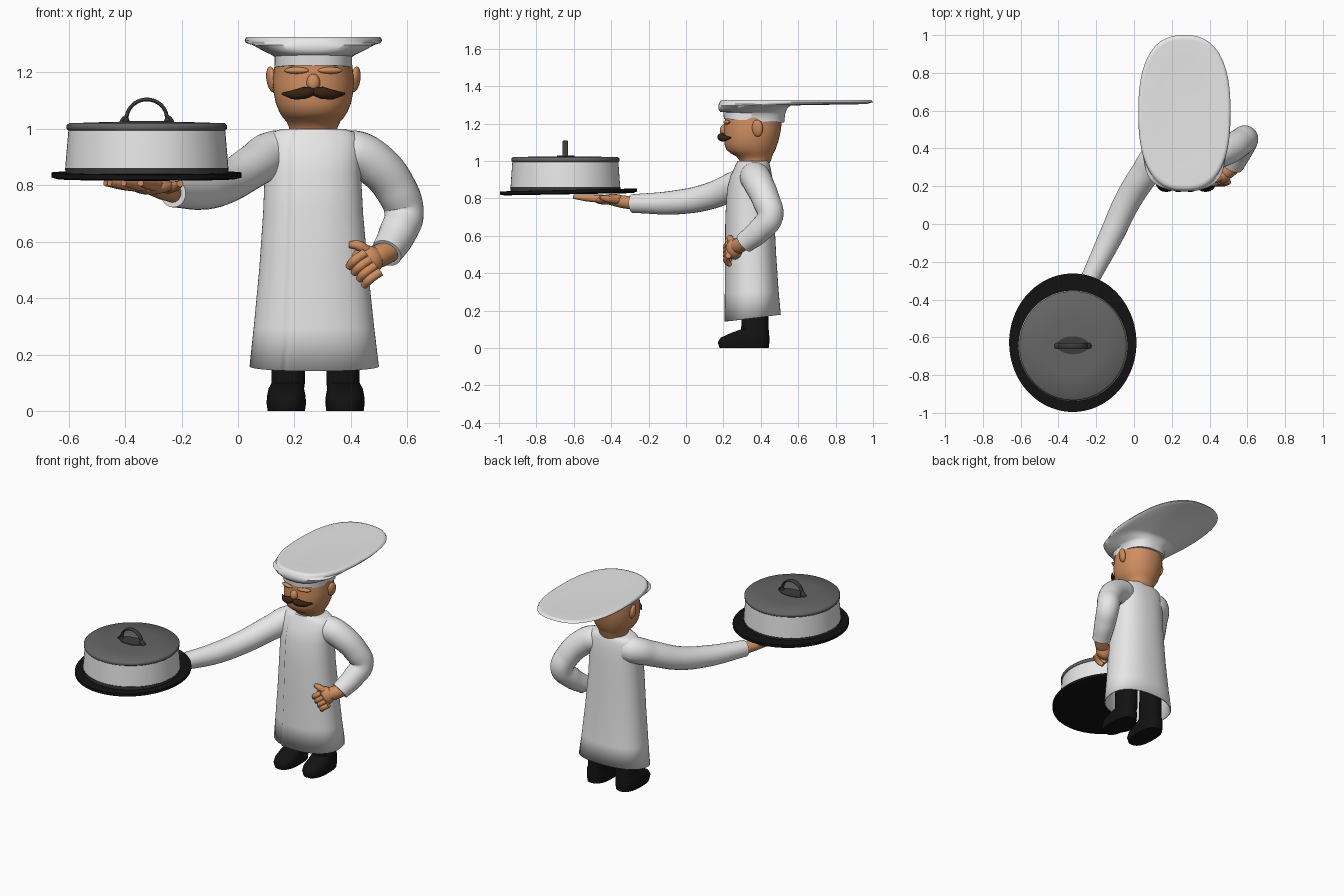
import bpy, bmesh, math
from mathutils import Vector


def material(name, r, g, b):
    m = bpy.data.materials.new(name)
    m.diffuse_color = (r, g, b, 1)
    return m


WHITE = material("white cloth", .8, .8, .8)
SKIN = material("skin", .62, .27, .115)
BLACK = material("black", .006, .006, .006)
BROWN = material("dark brown hair", .04, .017, .006)
GREY = material("lid grey", .13, .13, .13)
DARK = material("handle grey", .045, .045, .045)


def finish(ob, mat, angle=50):
    ob.data.materials.clear()
    ob.data.materials.append(mat)
    bpy.ops.object.select_all(action='DESELECT')
    ob.select_set(True)
    bpy.context.view_layer.objects.active = ob
    bpy.ops.object.shade_smooth_by_angle(angle=math.radians(angle))
    return ob


def loft(name, rings, mat, n=2.0, seg=64, bottom=True, push=None, angle=50):
    """Stack of superellipse rings: (z, centre x, half width, front y, back y, tilt)."""
    bm = bmesh.new()
    loops = []
    for ring in rings:
        z, cx, rx, y0, y1 = ring[:5]
        tilt = ring[5] if len(ring) > 5 else 0
        loop = []
        for i in range(seg):
            a = 2 * math.pi * i / seg
            c, s = math.cos(a), math.sin(a)
            u = math.copysign(abs(c) ** (2 / n), c)
            v = math.copysign(abs(s) ** (2 / n), s)
            y = (y0 + y1) / 2 + v * (y1 - y0) / 2
            if push:
                y -= push(c, s)
            loop.append(bm.verts.new((cx + rx * u, y, z + tilt * v)))
        loops.append(loop)
    for a, b in zip(loops, loops[1:]):
        for i in range(seg):
            j = (i + 1) % seg
            bm.faces.new((a[i], a[j], b[j], b[i]))
    bm.faces.new(loops[-1])
    if bottom:
        bm.faces.new(loops[0][::-1])
    me = bpy.data.meshes.new(name)
    bm.to_mesh(me)
    bm.free()
    ob = bpy.data.objects.new(name, me)
    bpy.context.collection.objects.link(ob)
    return finish(ob, mat, angle)


def tube(name, pts, mat, res=6):
    """Smooth tapered tube through (x, y, z, radius) points."""
    cu = bpy.data.curves.new(name, 'CURVE')
    cu.dimensions = '3D'
    cu.bevel_depth = 1
    cu.bevel_resolution = res
    cu.resolution_u = 10
    cu.use_fill_caps = True
    sp = cu.splines.new('BEZIER')
    sp.bezier_points.add(len(pts) - 1)
    for bp, p in zip(sp.bezier_points, pts):
        bp.co = p[:3]
        bp.radius = p[3]
        bp.handle_left_type = bp.handle_right_type = 'AUTO'
    ob = bpy.data.objects.new(name, cu)
    bpy.context.collection.objects.link(ob)
    bpy.ops.object.select_all(action='DESELECT')
    ob.select_set(True)
    bpy.context.view_layer.objects.active = ob
    bpy.ops.object.convert(target='MESH')
    return finish(bpy.context.object, mat)


def ball(name, loc, size, mat, rot=(0, 0, 0)):
    bpy.ops.mesh.primitive_uv_sphere_add(segments=32, ring_count=16, radius=1, location=loc, rotation=rot)
    ob = bpy.context.object
    ob.name = name
    ob.scale = size
    return finish(ob, mat)


# Legs with shoes, mirrored about the body centre
for side, name in ((-1, "right_leg"), (1, "left_leg")):
    sx, lx = .275 + side * .104, .275 + side * .097
    loft(name, [(0, sx, .066, .18, .442), (.03, sx, .07, .17, .446), (.055, sx, .068, .185, .446),
                (.08, sx, .063, .24, .444), (.10, lx, .059, .295, .442), (.3, lx, .058, .30, .44)],
         BLACK, n=2.5, seg=40)


# Coat: hollow hem, front flap stepping out along one edge
def flap(c, s):
    return .008 * (1 - (c + .4) / .9) if s < 0 and -.4 < c < .5 else 0


coat = loft("coat", [(.16, .27, .229, .21, .507, .018), (.3, .269, .213, .212, .495, .006),
                     (.5, .268, .193, .213, .482), (.7, .266, .177, .215, .472),
                     (.85, .265, .17, .224, .466), (.92, .265, .172, .242, .46),
                     (.965, .267, .165, .264, .452), (.99, .267, .145, .275, .445),
                     (1.0, .267, .11, .28, .44)],
            WHITE, n=2.3, seg=96, bottom=False, push=flap)
mod = coat.modifiers.new("cloth thickness", 'SOLIDIFY')
mod.thickness = .008

# Sleeves
tube("left_sleeve", [(.37, .365, .91, .075), (.415, .37, .912, .082), (.485, .39, .875, .08), (.56, .43, .785, .074),
                     (.588, .45, .705, .07), (.565, .395, .63, .066), (.525, .31, .56, .056)], WHITE, 10)
tube("right_sleeve", [(.18, .375, .91, .075), (.13, .36, .912, .082), (.06, .27, .872, .077), (-.035, .12, .81, .071),
                      (-.115, -.05, .779, .065), (-.23, -.285, .772, .05)], WHITE, 10)

# Hand resting on the hip
tube("left_wrist", [(.54, .32, .57, .04), (.50, .285, .55, .042), (.46, .26, .535, .04)], SKIN)
ball("left_fist", (.455, .258, .53), (.06, .045, .056), SKIN, (0, -.5, 0))
for i in range(4):
    x, z = .40 + .018 * i, .555 - .022 * i
    tube("left_finger", [(x + .05, .225, z + .005, .016), (x + .012, .216, z - .022, .017),
                         (x - .008, .235, z - .045, .013)], SKIN, 4)
tube("left_thumb", [(.46, .25, .565, .02), (.425, .235, .587, .018), (.395, .24, .59, .012)], SKIN, 4)

# Flat hand holding up the tray
tube("right_wrist", [(-.22, -.26, .772, .036), (-.265, -.34, .782, .034), (-.31, -.41, .792, .026)], SKIN)
ball("right_palm", (-.30, -.41, .795), (.07, .085, .027), SKIN, (.1, 0, -.55))
for tx, ty in ((-.47, -.50), (-.455, -.56), (-.405, -.59), (-.345, -.60)):
    bx, by = -.32 + (tx + .42) * .5, -.44 + (ty + .56) * .3
    tube("right_finger", [(bx, by, .797, .021), ((bx + tx) / 2, (by + ty) / 2, .802, .019),
                          (tx, ty, .809, .012)], SKIN, 4)
tube("right_thumb", [(-.26, -.36, .79, .022), (-.22, -.42, .797, .018), (-.205, -.46, .806, .012)], SKIN, 4)

# Head and neck
loft("head", [(.97, .267, .085, .30, .44), (1.005, .267, .086, .285, .455), (1.025, .267, .095, .268, .46),
              (1.04, .267, .108, .24, .467), (1.06, .267, .121, .216, .478), (1.09, .267, .133, .206, .489),
              (1.13, .267, .141, .203, .50), (1.17, .267, .144, .205, .508), (1.25, .267, .135, .21, .515)],
     SKIN, n=2.15)
ball("nose", (.267, .203, 1.163), (.024, .022, .032), SKIN)
for s in (-1, 1):
    ball("ear", (.267 + s * .148, .382, 1.175), (.017, .03, .046), SKIN, (0, s * .15, -s * .3))
    ball("brow", (.267 + s * .06, .218, 1.207), (.045, .014, .012), SKIN, (0, 0, s * .25))
    # Moustache half
    tube("moustache", [(.267, .195, 1.133, .014), (.267 + s * .03, .19, 1.128, .022),
                       (.267 + s * .065, .202, 1.122, .018), (.267 + s * .11, .238, 1.124, .004)], BROWN, 5)

# Hat: band, puffed front and long flat crown sweeping back
loft("hat", [(1.215, .267, .137, .203, .525, -.01), (1.255, .267, .137, .2, .53, -.006),
             (1.263, .267, .15, .182, .535), (1.28, .267, .185, .173, .54), (1.297, .267, .215, .173, .56),
             (1.304, .267, .238, .175, .965), (1.314, .267, .244, .18, 1.0),
             (1.325, .267, .237, .187, .992), (1.326, .267, .225, .205, .975),
             (1.321, .267, .15, .3, .88)], WHITE, n=2.5, seg=80, angle=60)

# Tray, tilted slightly up toward the hand
loft("tray", [(.822, -.324, .315, -.97, -.285, .006), (.828, -.324, .337, -.995, -.262, .008),
              (.845, -.324, .337, -.995, -.262, .008), (.845, -.324, .28, -.93, -.35, .006)], BLACK, seg=96, angle=30)

# Covered pot
loft("pot_base_trim", [(.84, -.323, .287, -.938, -.352), (.862, -.323, .29, -.94, -.35)], DARK, seg=96)
loft("pot_body", [(.858, -.323, .289, -.938, -.352), (.875, -.323, .288, -.937, -.353),
                  (1.003, -.323, .277, -.928, -.362)], WHITE, seg=96)
loft("pot_lid", [(.995, -.323, .279, -.93, -.36), (1.0, -.323, .284, -.934, -.356), (1.013, -.323, .284, -.934, -.356),
                 (1.02, -.323, .276, -.926, -.364), (1.024, -.323, .15, -.8, -.5)], GREY, seg=96)

# Lid handle: flat arch with flared feet, on a thin dark plate
loft("handle_plate", [(1.02, -.323, .085, -.69, -.595), (1.028, -.323, .085, -.69, -.595)], DARK, seg=40)
profile = [(-.092, 1.022), (-.083, 1.036)]
profile += [(.072 * math.cos(a), 1.034 + .07 * math.sin(a))
            for a in [math.radians(170 - 10 * i) for i in range(17)]]
profile += [(.083, 1.036), (.092, 1.022)]
arch = tube("lid_handle", [(-.323 + x, 0, z, .007) for x, z in profile], DARK, 3)
arch.scale = (1, 2.2, 1)
arch.location.y = -.645
for s in (-1, 1):
    loft("handle_foot", [(1.02, -.323 + s * .075, .017, -.662, -.628), (1.045, -.323 + s * .073, .006, -.658, -.632)],
         DARK, seg=20)
